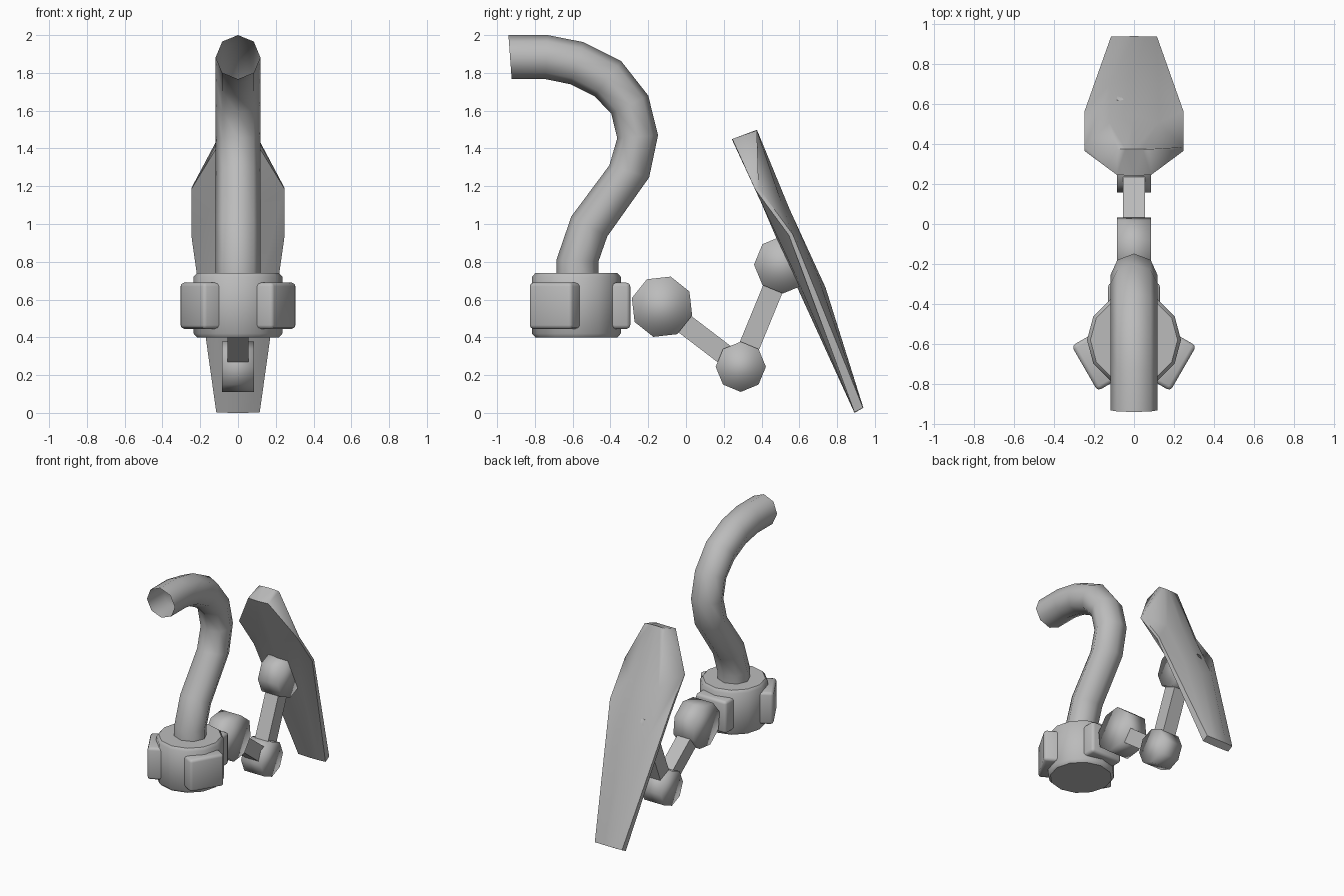
import bpy, bmesh, math
from mathutils import Vector, Matrix

cube = bpy.data.objects.get("Cube")
if cube:
    bpy.data.objects.remove(cube, do_unlink=True)

grey = bpy.data.materials.new("plain grey")
grey.use_nodes = True
grey.diffuse_color = (0.5, 0.5, 0.5, 1)
grey.node_tree.nodes["Principled BSDF"].inputs["Base Color"].default_value = (0.5, 0.5, 0.5, 1)


def finish(name, bm, angle=None, fix_normals=True):
    """Turn a bmesh into a smooth shaded object; angle keeps sharper edges."""
    if fix_normals:
        bmesh.ops.recalc_face_normals(bm, faces=bm.faces)
    mesh = bpy.data.meshes.new(name)
    bm.to_mesh(mesh)
    bm.free()
    mesh.materials.append(grey)
    obj = bpy.data.objects.new(name, mesh)
    bpy.context.collection.objects.link(obj)
    bpy.ops.object.select_all(action='DESELECT')
    obj.select_set(True)
    bpy.context.view_layer.objects.active = obj
    if angle is None:
        bpy.ops.object.shade_smooth()
    else:
        bpy.ops.object.shade_smooth_by_angle(angle=math.radians(angle))
    return obj


def loft(bm, rings, caps):
    """Skin a list of closed rings of points."""
    loops = [[bm.verts.new(p) for p in ring] for ring in rings]
    n = len(loops[0])
    for a, b in zip(loops, loops[1:]):
        for i in range(n):
            j = (i + 1) % n
            bm.faces.new((a[i], a[j], b[j], b[i]))
    if caps:
        bm.faces.new(loops[0])
        bm.faces.new(loops[-1])


# Hooked open pipe: eight-sided rings spanning inner and outer bend points (y, z)
inner = [(-.686, .70), (-.686, .81), (-.607, 1.04), (-.406, 1.31), (-.364, 1.454),
         (-.396, 1.586), (-.485, 1.676), (-.612, 1.74), (-.744, 1.767), (-.923, 1.767)]
outer = [(-.464, .70), (-.464, .80), (-.417, .934), (-.195, 1.247), (-.148, 1.47),
         (-.20, 1.68), (-.343, 1.862), (-.544, 1.963), (-.733, 2.0), (-.94, 2.0)]
rings = []
for (iy, iz), (oy, oz) in zip(inner, outer):
    mid = Vector((0, (iy + oy) / 2, (iz + oz) / 2))
    half = Vector((0, (oy - iy) / 2, (oz - iz) / 2))
    rings.append([mid + half * math.cos(k * math.pi / 4)
                  + Vector((.118 * math.sin(k * math.pi / 4), 0, 0)) for k in range(8)])
bm = bmesh.new()
loft(bm, rings, False)
finish("curved_pipe", bm)

# Round hub with chamfered rims
CY = -.58
bm = bmesh.new()
loft(bm, [[(r * math.cos(k * math.pi / 6), CY + r * math.sin(k * math.pi / 6), z)
           for k in range(12)]
          for r, z in ((.218, .40), (.235, .42), (.235, .72), (.218, .74))], True)
finish("hub", bm, 50)

# Three rounded lugs around the hub
for name, deg in (("rear_lug", 90), ("right_lug", 210), ("left_lug", 330)):
    bm = bmesh.new()
    bmesh.ops.create_cube(bm, size=1, matrix=Matrix.Translation((.205, 0, .567))
                          @ Matrix.Diagonal((.16, .26, .245, 1)))
    bmesh.ops.bevel(bm, geom=bm.edges[:], offset=.02, segments=2, profile=.5,
                    affect='EDGES')
    bm.transform(Matrix.Translation((0, CY, 0)) @ Matrix.Rotation(math.radians(deg), 4, 'Z'))
    finish(name, bm, 50)

# Octagonal pivot drums, lying along x: centre (y, z), radius, turn
joints = {"upper_pivot": (-.127, .562, .166, 29),
          "lower_pivot": (.29, .244, .133, 0),
          "plate_pivot": (.513, .785, .153, 0)}
for name, (y, z, r, turn) in joints.items():
    bm = bmesh.new()
    angles = [math.radians(turn + 45 * k) for k in range(8)]
    loft(bm, [[(x, y + r * math.cos(a), z + r * math.sin(a)) for a in angles]
              for x in (-.084, .084)], True)
    finish(name, bm)

# Square links between pivots
pivots = [Vector((0, y, z)) for y, z, r, t in joints.values()]
for name, a, b in (("front_link", pivots[0], pivots[1]), ("rear_link", pivots[1], pivots[2])):
    side = (b - a).normalized().cross(Vector((1, 0, 0))) * .055
    wide = Vector((.055, 0, 0))
    bm = bmesh.new()
    loft(bm, [[p + wide + side, p - wide + side, p - wide - side, p + wide - side]
              for p in (a, b)], True)
    finish(name, bm, 30)

# Leaning shield plate: per ring, half width, edge back/front and centre back/front (y, z)
sections = [
    (.085, (.375, 1.495), (.245, 1.45), (.375, 1.50), (.243, 1.448)),
    (.247, (.385, 1.19), (.365, 1.185), (.549, 1.077), (.41, 1.087)),
    (.247, (.565, .945), (.545, .94), (.739, .663), (.60, .64)),
    (.115, (.937, .027), (.892, .003), (.939, .027), (.892, .0)),
]
rings = []
for w, eb, ef, cb, cf in sections:
    def row(edge, centre):
        pts = []
        for t in (-1, -.5, 0, .5, 1):
            k = t * t
            pts.append((t * w, centre[0] + (edge[0] - centre[0]) * k,
                        centre[1] + (edge[1] - centre[1]) * k))
        return pts
    rings.append(row(eb, cb) + row(ef, cf)[::-1])
bm = bmesh.new()
loft(bm, rings, True)
finish("shield_plate", bm, 70)
